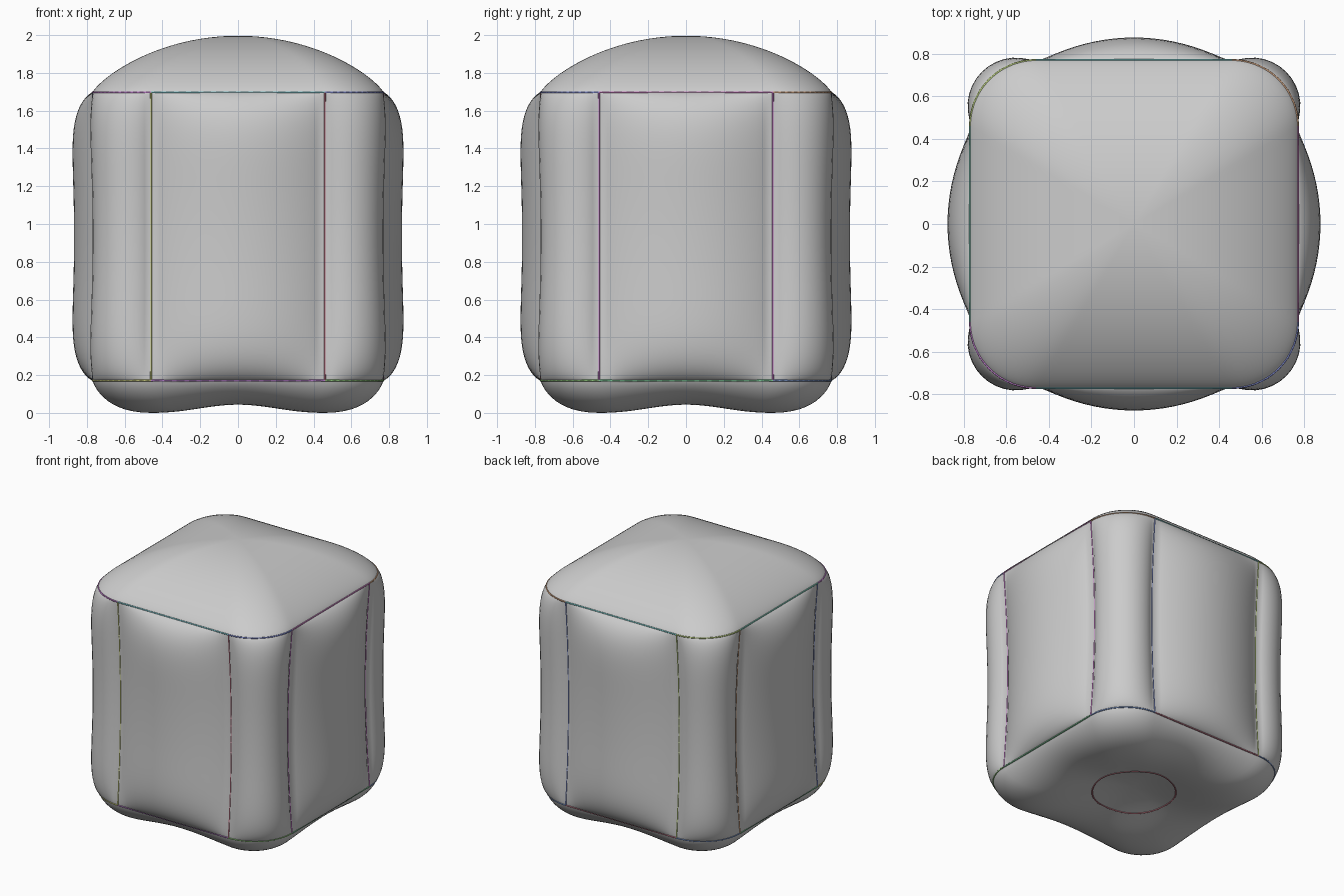
import bpy, bmesh, math, colorsys
from mathutils import Vector, Matrix

if "Cube" in bpy.data.objects:
    bpy.data.objects.remove(bpy.data.objects["Cube"])

FLAT, HALF, RAD = 0.46, 0.77, 0.31      # flat half-width, seam half-width, corner radius
Z_LOW, Z_HIGH = 0.175, 1.70             # heights of the two horizontal seams
Z_MID, Z_HALF = (Z_LOW + Z_HIGH) / 2, (Z_HIGH - Z_LOW) / 2


def outline(panel, u):
    """Point and outward normal on the rounded-square seam; even panels flat, odd ones corners."""
    if panel % 2 == 0:
        p, n = Vector((FLAT * u, -HALF, 0)), Vector((0, -1, 0))
    else:
        a = math.radians(-45 + 45 * u)
        n = Vector((math.cos(a), math.sin(a), 0))
        p = Vector((FLAT, -FLAT, 0)) + n * RAD
    turn = Matrix.Rotation(math.pi / 2 * (panel // 2), 3, 'Z')
    return turn @ p, turn @ n


def side_point(panel, u, t):
    """Puffed side wall; t runs -1 to 1 between the horizontal seams."""
    p, n = outline(panel, u)
    puff = 0.133 if panel % 2 == 0 else 0.075
    fill = max(0, 1 - u * u) ** 0.9 * max(0, 1 - t ** 6) ** 0.75
    q = p + n * (puff * fill - 0.035 * (1 - t * t))
    q.z = Z_MID + Z_HALF * t
    return q


def top_point(panel, u, s):
    """Domed lid, s = 1 at the seam and 0 at the centre."""
    q = outline(panel, u)[0] * s
    q.z = Z_HIGH + 0.30 * max(0, 1 - s * s) ** 0.8
    return q


def base_point(panel, u, s):
    """Puffed base with a central dimple and four low corners."""
    q = outline(panel, u)[0] * s
    corner = math.sin(2 * math.atan2(q.y, q.x)) ** 2
    drop = (0.195 + 0.07 * corner * s * s) * max(0, 1 - s ** 4) ** 0.7
    q.z = Z_LOW - drop + 0.115 * math.exp(-(q.length / 0.5) ** 2)
    return q


# Cushion body: one grid of rows from base centre to lid centre
columns = []
for panel in range(8):
    n = 20 if panel % 2 == 0 else 14
    columns += [(panel, -1 + 2 * i / n) for i in range(n)]
R = 24
rows = [(base_point, math.sin(math.pi / 2 * i / R)) for i in range(1, R)]
rows += [(side_point, math.sin(math.pi / 2 * (-1 + 2 * i / 44))) for i in range(45)]
rows += [(top_point, math.sin(math.pi / 2 * i / R)) for i in range(R - 1, 0, -1)]

bm = bmesh.new()
grid = [[bm.verts.new(f(p, u, w)) for p, u in columns] for f, w in rows]
C = len(columns)
for a, b in zip(grid, grid[1:]):
    for i in range(C):
        j = (i + 1) % C
        bm.faces.new((a[i], a[j], b[j], b[i]))
low = bm.verts.new(base_point(0, 0, 0))
high = bm.verts.new(top_point(0, 0, 0))
for i in range(C):
    j = (i + 1) % C
    bm.faces.new((low, grid[0][j], grid[0][i]))
    bm.faces.new((high, grid[-1][i], grid[-1][j]))
bmesh.ops.recalc_face_normals(bm, faces=bm.faces)
floor = min(v.co.z for v in bm.verts)
me = bpy.data.meshes.new("cushion_body")
bm.to_mesh(me)
bm.free()
me.shade_smooth()
body = bpy.data.objects.new("cushion_body", me)
bpy.context.collection.objects.link(body)


def seam(name, pts, hue, closed=False):
    """Thin coloured stitching thread along a path."""
    cu = bpy.data.curves.new(name, 'CURVE')
    cu.dimensions = '3D'
    cu.bevel_depth = 0.005
    cu.bevel_resolution = 1
    sp = cu.splines.new('POLY')
    sp.points.add(len(pts) - 1)
    for pt, co in zip(sp.points, pts):
        pt.co = (*co, 1)
    sp.use_cyclic_u = closed
    mat = bpy.data.materials.new(name)
    mat.diffuse_color = (*colorsys.hsv_to_rgb(hue, 0.65, 0.6), 1)
    mat.use_nodes = True
    mat.node_tree.nodes["Principled BSDF"].inputs["Base Color"].default_value = mat.diffuse_color
    cu.materials.append(mat)
    ob = bpy.data.objects.new(name, cu)
    bpy.context.collection.objects.link(ob)
    return ob


# Seam hues per panel, going round from the front
TOP = [0.52, 0.65, 0.86, 0.06, 0.5, 0.22, 0.45, 0.8]
LOW = [0.78, 0.3, 0.38, 0.62, 0.97, 0.62, 0.38, 0.17]
UP = [0.97, 0.82, 0.83, 0.64, 0.22, 0.06, 0.64, 0.18]
us = [-1 + i / 7 for i in range(15)]
ts = [-1 + i / 12 for i in range(25)]
for k in range(8):
    seam(f"top_seam_{k}", [side_point(k, u, 1) for u in us], TOP[k])
    seam(f"bottom_seam_{k}", [side_point(k, u, -1) for u in us], LOW[k])
    seam(f"upright_seam_{k}", [side_point(k, 1, t) for t in ts], UP[k])

# Round seam in the base dimple
ring = []
for p, u in columns:
    edge = outline(p, u)[0]
    ring.append(base_point(p, u, 0.285 / edge.length))
seam("base_ring_seam", ring, 0.98, True)

# Stand everything on the ground
for ob in bpy.context.collection.objects:
    ob.location.z = -floor
